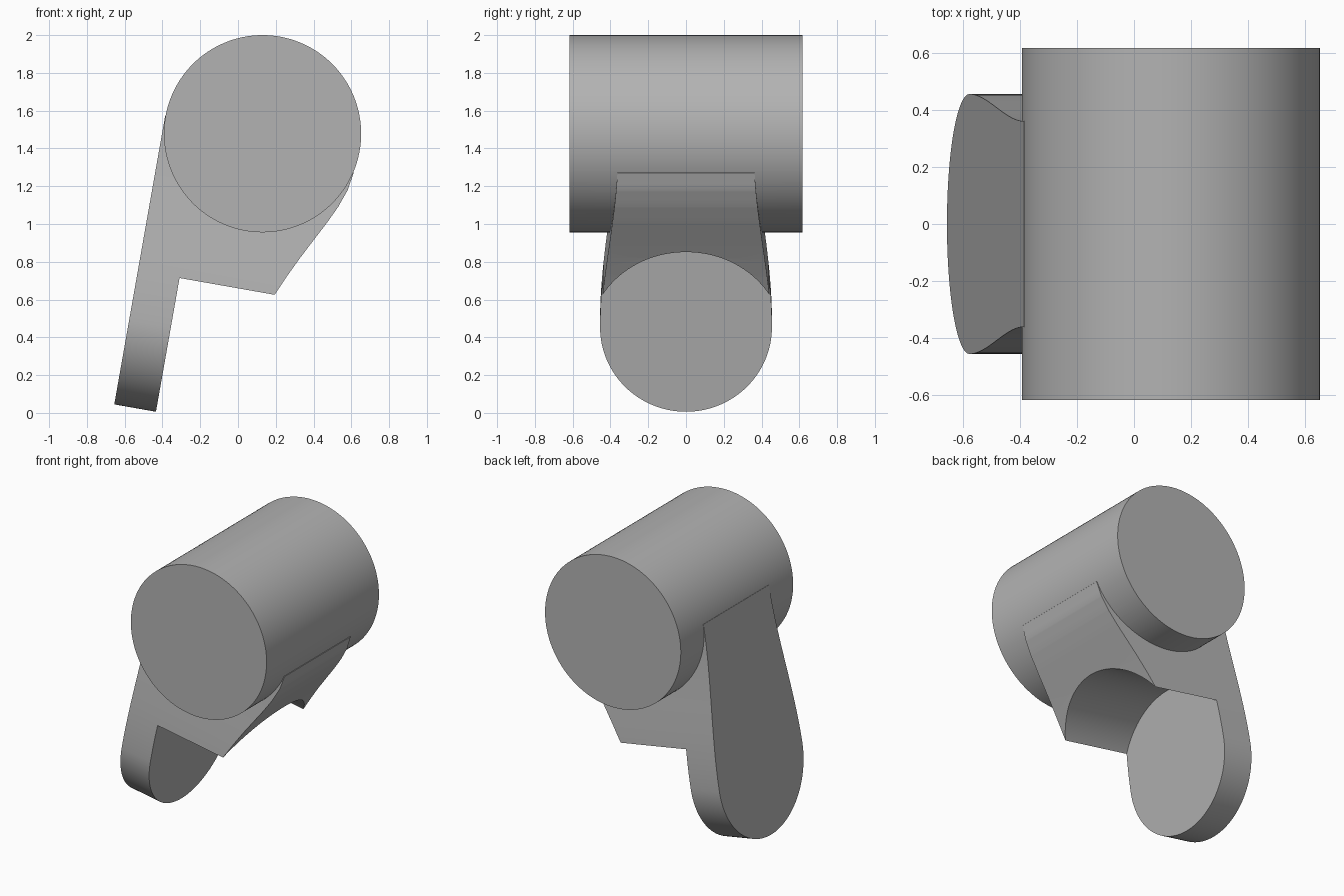
import bpy, bmesh, math
from mathutils import Matrix, Vector

cube = bpy.data.objects.get("Cube")
if cube:
    bpy.data.objects.remove(cube, do_unlink=True)

grey = bpy.data.materials.new("plain_grey")
grey.use_nodes = True
colour = (0.45, 0.45, 0.45, 1)
grey.diffuse_color = colour
grey.node_tree.nodes["Principled BSDF"].inputs["Base Color"].default_value = colour


def prism(name, points, depth, matrix):
    """Extrude a closed outline of (x, y) points along local z."""
    bm = bmesh.new()
    face = bm.faces.new([bm.verts.new((x, y, 0)) for x, y in points])
    ext = bmesh.ops.extrude_face_region(bm, geom=[face])
    top = [g for g in ext["geom"] if isinstance(g, bmesh.types.BMVert)]
    bmesh.ops.translate(bm, verts=top, vec=(0, 0, depth))
    bmesh.ops.transform(bm, matrix=matrix, verts=bm.verts)
    bmesh.ops.recalc_face_normals(bm, faces=bm.faces)
    mesh = bpy.data.meshes.new(name)
    bm.to_mesh(mesh)
    bm.free()
    mesh.materials.append(grey)
    obj = bpy.data.objects.new(name, mesh)
    bpy.context.collection.objects.link(obj)
    return obj


def circle(radius, cx=0, cy=0, n=128):
    return [(cx + radius * math.cos(math.tau * i / n),
             cy + radius * math.sin(math.tau * i / n)) for i in range(n)]


def combine(target, tool, operation):
    mod = target.modifiers.new(operation, "BOOLEAN")
    mod.operation, mod.solver, mod.object = operation, "EXACT", tool
    bpy.context.view_layer.objects.active = target
    bpy.ops.object.modifier_apply(modifier=mod.name)
    bpy.data.objects.remove(tool, do_unlink=True)


def frame(x, y, z, origin):
    m = Matrix((x, y, z)).transposed().to_4x4()
    m.translation = origin
    return m


# Frame of the tilted arm: across, up along the arm, and through its thickness
tilt = math.radians(10)
through = Vector((math.cos(tilt), 0, -math.sin(tilt)))
along = Vector((math.sin(tilt), 0, math.cos(tilt)))
lug_radius, neck, arm_length = 0.455, 0.36, 1.095
lug_centre = Vector((-0.655, 0, 0.045)) + along * lug_radius
arm_frame = frame(Vector((0, 1, 0)), along, through, lug_centre)

# Arm outline: round lug below, sides sweeping in to a narrower neck
steps = 24
side = []
for i in range(steps + 1):
    t = i / steps
    s = t * t * (3 - 2 * t)
    side.append((lug_radius + (neck - lug_radius) * s, arm_length * t))
arc = [(lug_radius * math.cos(math.pi * (1 + i / 64)),
        lug_radius * math.sin(math.pi * (1 + i / 64))) for i in range(1, 64)]
outline = side + [(-y, v) for y, v in reversed(side)] + arc
arm = prism("bracket_body", outline, 1.5, arm_frame)

# Front profile: gusset edge sweeping up to meet the barrel
profile = [(-1, -0.2), (-0.2, -0.2), (0, 0.335), (0.19, 0.62), (0.26, 0.724),
           (0.33, 0.822), (0.4, 0.914), (0.47, 1.005), (0.53, 1.09),
           (0.58, 1.178), (0.612, 1.27), (0.3, 1.65), (-1, 1.65)]
side_frame = frame(Vector((1, 0, 0)), Vector((0, 0, 1)), Vector((0, -1, 0)), (0, 0.8, 0))
combine(arm, prism("profile_tool", profile, 1.6, side_frame), "INTERSECT")

# Round clearance behind the lug plate
pocket_frame = arm_frame.copy()
pocket_frame.translation = lug_centre + through * 0.224
combine(arm, prism("pocket_tool", circle(0.514), 2, pocket_frame), "DIFFERENCE")

# Barrel lying front to back
side_frame.translation = (0, 0.617, 0)
barrel = prism("barrel", circle(0.522, 0.13, 1.478), 1.234, side_frame)
combine(arm, barrel, "UNION")

# Smooth shading with sharp edges kept
bpy.ops.object.select_all(action="DESELECT")
arm.select_set(True)
bpy.context.view_layer.objects.active = arm
bpy.ops.object.shade_smooth_by_angle(angle=math.radians(25))
